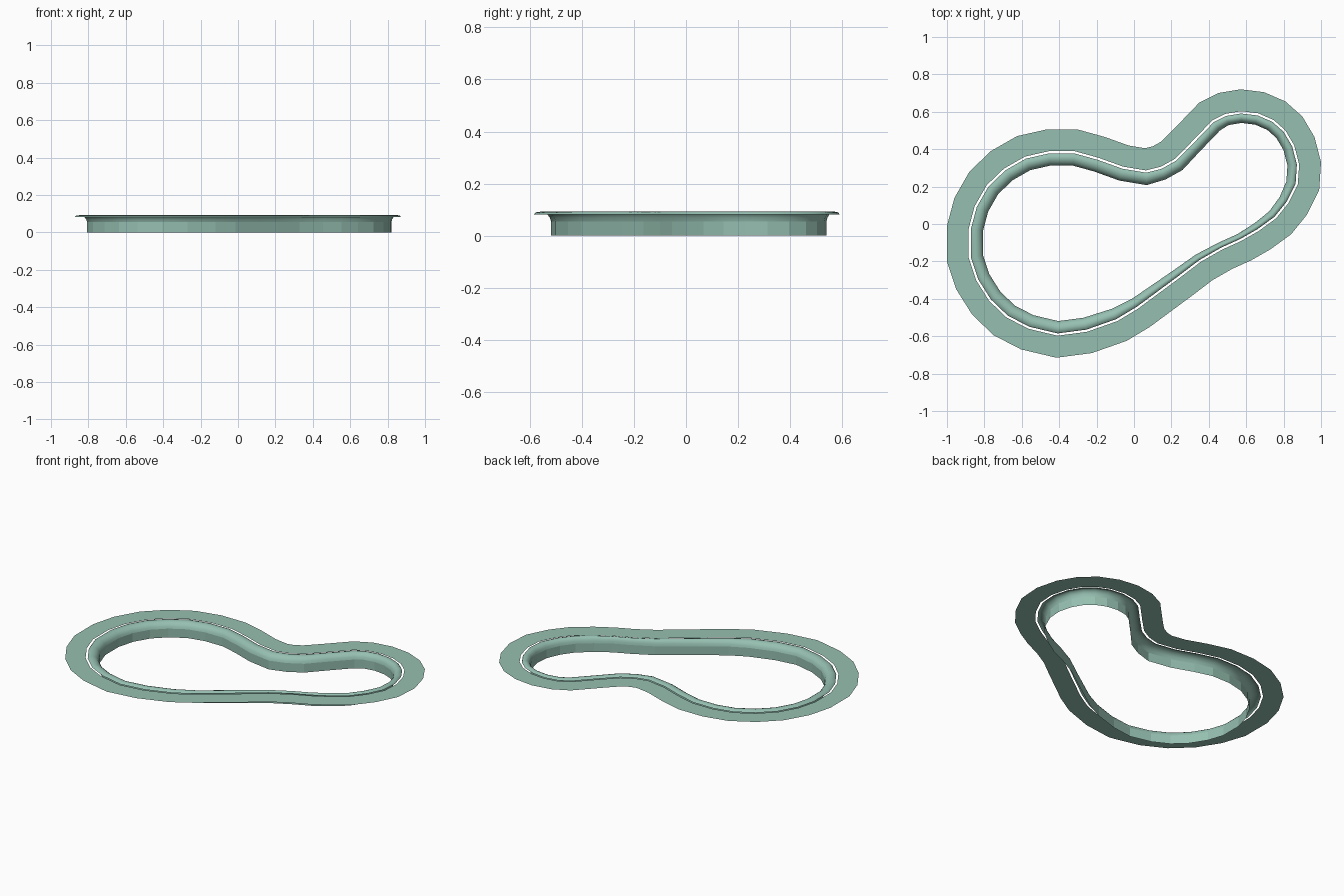
import bpy
from mathutils import Vector

if "Cube" in bpy.data.objects:
    bpy.data.objects.remove(bpy.data.objects["Cube"])

# Outer outline, clockwise from the left: x, y, local width of the coping
OUTLINE = [
    (-1, -.01, .065), (-.96, .14, .065), (-.88, .28, .065), (-.765, .39, .065),
    (-.625, .47, .065), (-.47, .505, .065), (-.30, .505, .065), (-.155, .465, .065),
    (-.03, .42, .065), (.06, .405, .065), (.10, .415, .06), (.145, .44, .06),
    (.22, .515, .055), (.35, .65, .055), (.45, .70, .05), (.57, .72, .05),
    (.695, .705, .05), (.81, .655, .05), (.90, .575, .05), (.965, .465, .05),
    (1, .33, .05), (.99, .18, .05), (.925, .05, .045), (.84, -.055, .04),
    (.73, -.135, .035), (.625, -.195, .03), (.525, -.24, .03), (.42, -.30, .035),
    (.315, -.38, .04), (.2, -.465, .045), (.085, -.55, .05), (-.04, -.625, .06),
    (-.225, -.69, .065), (-.415, -.715, .065), (-.605, -.67, .065),
    (-.75, -.595, .065), (-.865, -.485, .065), (-.95, -.35, .065), (-1, -.2, .065),
]
N = len(OUTLINE)
PTS = [Vector(p[:2]) for p in OUTLINE]

mat = bpy.data.materials.new("sage green")
mat.diffuse_color = (0.305, 0.527, 0.44, 1)
mat.use_nodes = True
mat.node_tree.nodes["Principled BSDF"].inputs["Base Color"].default_value = mat.diffuse_color


def inward(i):
    """Mitred inward direction at outline point i."""
    a = (PTS[i] - PTS[i - 1]).normalized()
    b = (PTS[(i + 1) % N] - PTS[i]).normalized()
    n = (Vector((a.y, -a.x)) + Vector((b.y, -b.x))).normalized()
    return n / max(0.6, n.dot(Vector((b.y, -b.x))))


def ring_strip(name, profile, smooth_rows=0):
    """Sweep (fixed offset, share of coping width, z) rows round the outline."""
    verts = []
    for off, share, z in profile:
        for i in range(N):
            p = PTS[i] + inward(i) * (off + share * OUTLINE[i][2])
            verts.append((p.x, p.y, z))
    faces = [(r * N + i, r * N + (i + 1) % N, (r + 1) * N + (i + 1) % N, (r + 1) * N + i)
             for r in range(len(profile) - 1) for i in range(N)]
    me = bpy.data.meshes.new(name)
    me.from_pydata(verts, [], faces)
    me.materials.append(mat)
    for p in me.polygons:
        p.use_smooth = p.index < smooth_rows * N
    ob = bpy.data.objects.new(name, me)
    bpy.context.collection.objects.link(ob)
    # make the sheets face upward / into the basin
    if me.polygons[0].normal.z < 0:
        me.flip_normals()
    return ob


# Flat surrounding deck
ring_strip("deck", [(0, 0, .083), (.116, 0, .083)])

# Rounded coping lip running down into the basin wall
LIP = [(0, .081), (.1, .089), (.4, .092), (.62, .088), (.8, .08), (.93, .069), (1, .055)]
ring_strip("coping_lip", [(.128, t, z) for t, z in LIP], smooth_rows=len(LIP) - 1)
ring_strip("basin_wall", [(.128, 1, .055), (.128, 1, 0)])
